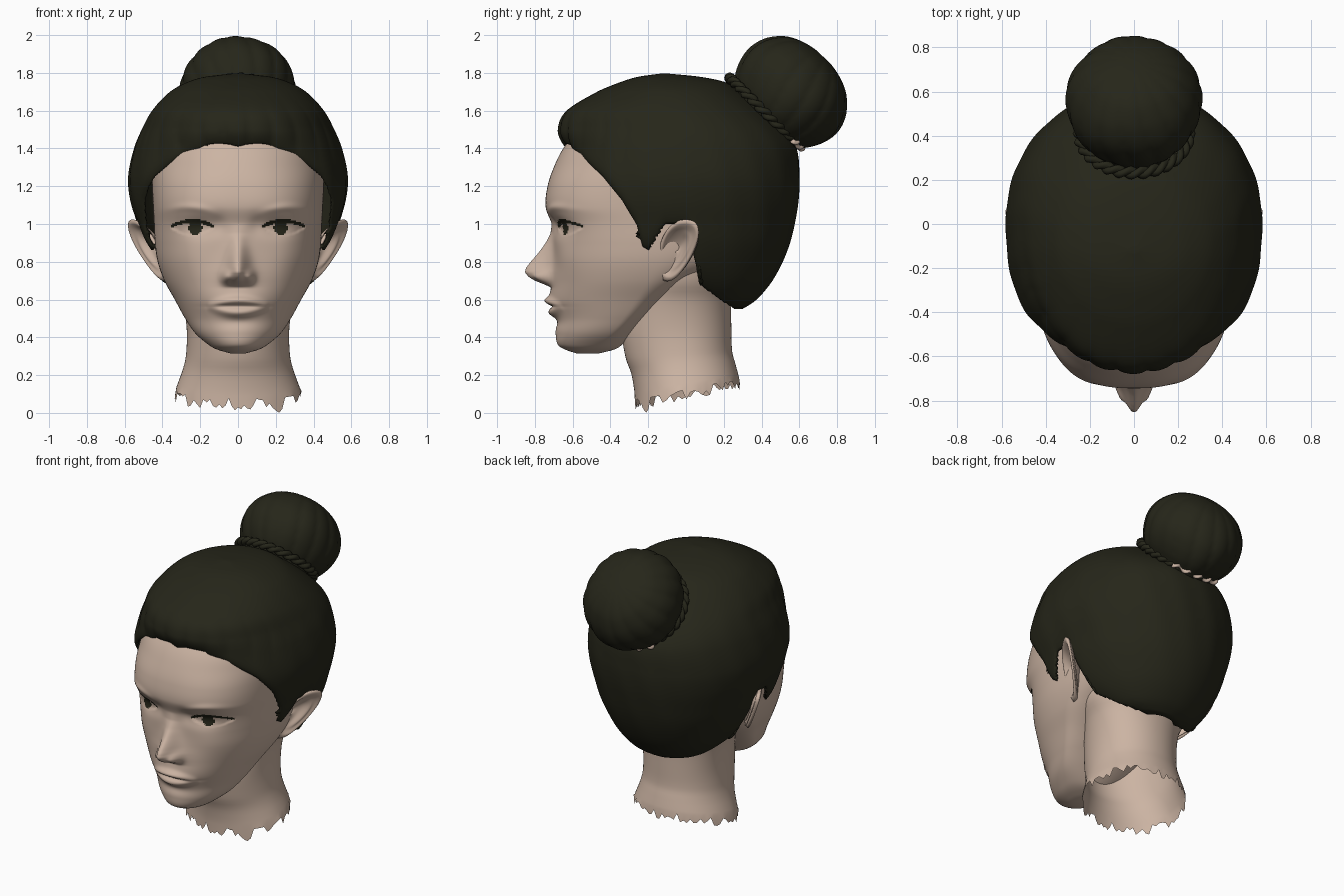
import bpy, math, random
from math import sin, cos, pi, exp

random.seed(4)
cube = bpy.data.objects.get("Cube")
if cube:
    bpy.data.objects.remove(cube, do_unlink=True)


def material(name, rgb):
    m = bpy.data.materials.new(name)
    m.use_nodes = True
    m.diffuse_color = (*rgb, 1)
    m.node_tree.nodes["Principled BSDF"].inputs["Base Color"].default_value = (*rgb, 1)
    return m


SKIN = material("warm skin", (.6, .455, .365))
HAIR = material("dark olive hair", (.019, .019, .01))


def lerp(table, t):
    """Piecewise linear lookup of (key, value) pairs."""
    if t <= table[0][0]:
        return table[0][1]
    for (a, va), (b, vb) in zip(table, table[1:]):
        if t <= b:
            return va + (vb - va) * (t - a) / (b - a)
    return table[-1][1]


def smooth_row(table, t):
    """Cubic lookup of a whole table row, keyed by its first column."""
    last = len(table) - 1
    i = max([k for k in range(last) if table[k][0] <= t] or [0])
    a, b = table[i], table[i + 1]
    before, after = table[max(i - 1, 0)], table[min(i + 2, last)]
    h = b[0] - a[0]
    s = min(max((t - a[0]) / h, 0), 1)
    out = []
    for k in range(1, len(a)):
        ma = (b[k] - before[k]) / (b[0] - before[0]) * h
        mb = (after[k] - a[k]) / (after[0] - a[0]) * h
        d = b[k] - a[k]
        out.append(a[k] + s * (ma + s * (3 * d - 2 * ma - mb + s * (ma + mb - 2 * d))))
    return out


def grid(name, rows, mats, ring=False, low_cap=False, high_cap=False, keep=None):
    """Mesh from rows of points; each row is a closed loop."""
    n, count = len(rows[0]), len(rows)
    verts = [p for row in rows for p in row]
    faces = []
    for i in range(count if ring else count - 1):
        k = (i + 1) % count
        for j in range(n):
            m = (j + 1) % n
            faces.append((i * n + j, i * n + m, k * n + m, k * n + j))
    if low_cap:
        faces.append(tuple(reversed(range(n))))
    if high_cap:
        faces.append(tuple(range((count - 1) * n, count * n)))
    if keep:
        faces = [f for f in faces if keep([verts[v] for v in f])]
    mesh = bpy.data.meshes.new(name)
    mesh.from_pydata(verts, [], faces)
    for m in mats:
        mesh.materials.append(m)
    for p in mesh.polygons:
        p.use_smooth = True
    obj = bpy.data.objects.new(name, mesh)
    bpy.context.collection.objects.link(obj)
    return obj


def loft(table, zs, cols, crowd=0, shape=None):
    """Rows of an egg-shaped section: z, front, widest y, back, half width, squareness."""
    rows = []
    for z in zs:
        front, mid, back, w, n = smooth_row(table, z)
        row = []
        for j in range(cols):
            u = 2 * pi * j / cols
            a = u - crowd * sin(u)
            s, c = sin(a), cos(a)
            depth, e = (mid - front, n) if c > 0 else (back - mid, 2.1)
            r = (abs(s / w) ** e + abs(c / depth) ** e) ** (-1 / e)
            row.append(shape((r * s, mid - r * c, z), a, mid))
        rows.append(row)
    return rows


def steps(a, b, n):
    return [a + (b - a) * i / n for i in range(n)]


def bump(d, width):
    return exp(-(d / width) ** 2)


# Face and skull
HEAD = [(.315, -.58, -.53, -.46, .04, 2), (.335, -.64, -.5, -.38, .11, 2),
        (.36, -.678, -.46, -.34, .155, 2), (.42, -.69, -.4, -.28, .225, 2),
        (.5, -.69, -.33, -.2, .28, 2), (.6, -.715, -.26, -.08, .335, 2.1),
        (.7, -.71, -.2, .1, .39, 2.2), (.8, -.7, -.17, .35, .425, 2.3),
        (.9, -.7, -.15, .46, .44, 2.4), (1, -.712, -.15, .5, .445, 2.5),
        (1.09, -.743, -.15, .53, .45, 2.6), (1.2, -.733, -.15, .54, .455, 2.5),
        (1.3, -.7, -.15, .54, .455, 2.3), (1.4, -.65, -.15, .5, .44, 2.2),
        (1.5, -.57, -.1, .43, .4, 2.1), (1.6, -.45, -.1, .3, .3, 2),
        (1.7, -.25, -.1, .1, .15, 2)]
NOSE = [(.665, 0), (.685, .05), (.7, .09), (.72, .125), (.745, .148), (.77, .143),
        (.8, .122), (.85, .08), (.9, .043), (.95, .014), (1, 0)]


def eye_lids(ax):
    e = 1 - ((ax - .24) / .115) ** 2
    return e, .985 + .032 * e, .985 - .045 * e


def sculpt(p, a, mid):
    x, y, z = p
    ax = abs(x)
    if y > -.3:
        return p
    # nose and nostril wings
    nose_w = .04 + .012 * min(max((1 - z) * 4, 0), 1)
    y -= lerp(NOSE, z) * (.75 * bump(ax, nose_w) + .25 * bump(ax, nose_w * 1.7))
    y -= .045 * bump(ax - .062, .026) * bump(z - .72, .032)
    # eye sockets, brows and lids
    y += .026 * bump(ax - .2, .1) * bump(z - .985, .055)
    y += .01 * bump(ax - .1, .04) * bump(z - 1, .05)
    brow = 1.055 + .035 * (1 - ((ax - .27) / .16) ** 2)
    y -= .009 * bump(z - brow, .02) * bump(ax - .25, .1)
    e, top, low = eye_lids(ax)
    if e > 0 and low < z < top:
        y += .012 - .01 * e
    # tapering lips and chin crease
    y -= .012 * bump(z - .565, .07) * bump(ax, .15)
    taper = max(0, 1 - (ax / .165) ** 2)
    y -= .026 * bump(z - .565 - .03 * taper, .02) * taper
    y -= .022 * bump(z - .565 + .037 * taper, .022) * taper
    y += .016 * bump(z - .563, .008) * bump(ax, .12)
    y += .01 * bump(z - .48, .03) * bump(ax, .1)
    # cheekbones
    y -= .012 * bump(ax - .27, .1) * bump(z - .82, .1)
    return (x, y, z)


head = grid("head", loft(HEAD, steps(.315, 1.45, 150) + steps(1.45, 1.71, 12), 200, .5, sculpt),
            [SKIN, HAIR], low_cap=True, high_cap=True)
# Dark irises and upper lashes
for f in head.data.polygons:
    x, y, z = f.center
    ax = abs(x)
    e, top, low = eye_lids(ax)
    if y < -.4 and e > 0:
        iris = math.hypot(ax - .225, z - .98) < .036 and low < z < top
        if iris or top - .01 < z < top + .01:
            f.material_index = 1

# Neck with a slanted, ragged open lower edge
NECK = [(.08, -.27, -.02, .285, .335, 2), (.14, -.275, -.02, .275, .315, 2),
        (.22, -.29, -.02, .26, .29, 2), (.3, -.32, -.02, .245, .275, 2),
        (.45, -.34, -.02, .24, .272, 2), (.6, -.3, -.02, .24, .297, 2),
        (.7, -.25, -.02, .25, .34, 2), (.85, -.2, -.02, .25, .36, 2)]


def slant(p, a, mid):
    x, y, z = p
    fade = max(0, 1 - (z - .08) / .3)
    z += fade * (.035 + .19 * y)
    if fade == 1:
        z = max(0, z + random.uniform(-.05, .015) - .03 * bump(y + .21, .02))
    return (x, y, z)


grid("neck", loft(NECK, steps(.08, .86, 32), 96, 0, slant), [SKIN])

# Swept-back hair, trimmed along the hairline
HAIR_CAP = [(.55, .1, .2, .3, .12, 2), (.58, 0, .15, .35, .24, 2),
            (.62, -.1, .1, .395, .31, 2), (.7, -.3, .05, .458, .39, 2),
            (.8, -.5, 0, .512, .46, 2.2), (.9, -.6, 0, .55, .505, 2.3),
            (1, -.63, 0, .575, .535, 2.4), (1.13, -.65, 0, .597, .57, 2.4),
            (1.25, -.66, 0, .602, .58, 2.3), (1.4, -.655, 0, .585, .55, 2.2),
            (1.5, -.675, 0, .525, .51, 2.1), (1.6, -.63, -.05, .42, .455, 2.1),
            (1.7, -.47, -.08, .29, .36, 2), (1.75, -.35, -.1, .21, .27, 2),
            (1.78, -.25, -.11, .07, .17, 2), (1.797, -.13, -.12, -.1, .02, 2)]
HAIRLINE = [(-.63, 1.41), (-.455, 1.255), (-.35, 1.13), (-.27, 1), (-.235, .88), (-.2, .86),
            (-.16, .92), (-.11, 1), (0, 1), (.05, .8), (.07, .68), (.2, .585), (.275, .54)]


def above_hairline(x, y, z):
    fade = min(1, max(0, -8 * y - 4))
    return z - lerp(HAIRLINE, y) - .016 * fade * abs(sin(15 * x))


def comb(p, a, mid):
    x, y, z = p
    d = above_hairline(x, y, z)
    # pull points just below the hairline up onto it for a clean edge
    for _ in range(3):
        below = above_hairline(x, y, z)
        slope = (above_hairline(x, y + .004, z) - above_hairline(x, y - .004, z)) / .008
        size = 1 + slope * slope
        if below < 0 and -below / math.sqrt(size) < .03:
            y -= below * slope / size
            z -= below / size
    k = 1 - .025 * exp(-max(d, 0) / .03)
    if cos(a) > 0:
        lock = abs(cos(15 * a + .5 * sin(5 * a) + .8 * a * (z - 1.4))) ** .6 - .75
        k += .024 * lock * bump(z - 1.47, .13) * cos(a) ** 2
    k += .003 * sin(18 * a + 9 * z) * bump(z - 1.2, .4)
    return (x * k, mid + (y - mid) * k, z)


def is_hair(points):
    x, y, z = [sum(axis) / len(points) for axis in zip(*points)]
    return above_hairline(x, y, z) > .002


cap_heights = [.55 + 1.247 * (1 - (1 - t) ** 1.5) for t in steps(0, 1, 120)] + [1.797]
hair = grid("hair", loft(HAIR_CAP, cap_heights, 220, 0, comb), [HAIR], high_cap=True, keep=is_hair)
rim = hair.modifiers.new("thickness", "SOLIDIFY")
rim.thickness, rim.offset = .025, -1

# Bun, leaning back on the crown, with twisted strands
TILT = -.77
BUN = [(-.08, .2), (0, .25), (.05, .285), (.12, .313), (.2, .32), (.28, .295), (.34, .25),
       (.38, .2), (.41, .13), (.425, .06), (.43, .01)]
rows = []
for h in steps(-.08, .36, 32) + steps(.36, .431, 14):
    r = smooth_row(BUN, h)[0]
    rows.append([])
    for j in range(120):
        a = 2 * pi * j / 120
        q = r * (1 + .03 * (abs(sin(8 * a + 6 * h)) ** .7 - .7) + .01 * sin(5 * a - 9 * h))
        rows[-1].append((.96 * q * sin(a), -q * cos(a), h))
bun = grid("bun", rows, [HAIR], high_cap=True)
bun.location, bun.rotation_euler = (0, .435, 1.575), (TILT, 0, 0)


# Braided band round the base of the bun
def band(name, mat, radius, thick, wave, turns, phase, start=0, sweep=2 * pi, count=160):
    whole = sweep > 6
    rows = []
    for a in steps(start, start + sweep, count):
        r = radius + wave * cos(turns * a + phase)
        h = wave * sin(turns * a + phase)
        loop = [(r + thick * cos(b), h - thick * sin(b)) for b in steps(0, 2 * pi, 8)]
        rows.append([(q * sin(a), -q * cos(a), k) for q, k in loop])
    obj = grid(name, rows, [mat], ring=whole, low_cap=not whole, high_cap=not whole)
    obj.location, obj.rotation_euler = (0, .41, 1.6), (TILT, 0, 0)


for i in range(2):
    band(f"bun_braid_{i + 1}", HAIR, .248, .019, .011, 14, i * pi)
band("bun_tie", SKIN, .28, .013, .009, 22, 0, pi - .65, 1.3, 70)

# Ears: cupped shells with a raised rim
for side, name in ((1, "left_ear"), (-1, "right_ear")):
    rows = []
    for rr in steps(.04, 1.04, 20):
        row = []
        for j in range(56):
            a = -side * 2 * pi * j / 56
            c, s = cos(a), sin(a)
            wide = math.copysign(abs(c) ** .85, c)
            y = -.05 + rr * (.095 * wide * (1 + .22 * s) + .05 * s)
            z = .86 + rr * .165 * s
            x = .364 + .34 * (z - .7) + .57 * (y + .14)
            x -= .055 * max(0, 1 - (rr / .75) ** 2) * (.8 + .2 * s)
            x += .014 * bump(rr - .88, .1) + .02 * bump(rr - .58, .12) * max(0, c)
            row.append((side * x, y, z))
        rows.append(row)
    ear = grid(name, rows, [SKIN], low_cap=True)
    shell = ear.modifiers.new("thickness", "SOLIDIFY")
    shell.thickness, shell.offset = .024, -1
